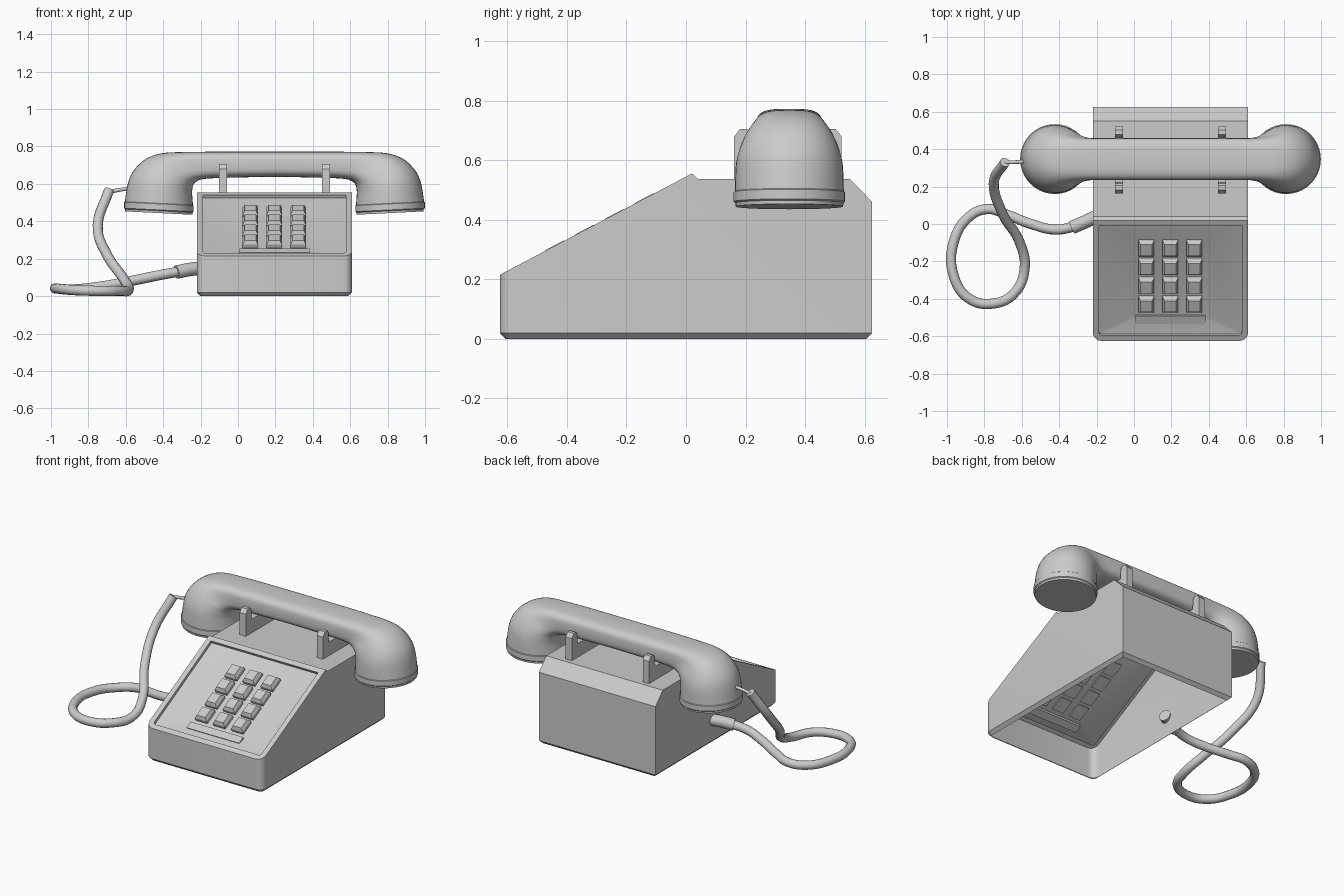
import bpy, bmesh, math
from mathutils import Vector

if "Cube" in bpy.data.objects:
    bpy.data.objects.remove(bpy.data.objects["Cube"])

CX = 0.195          # body centre in x
HY = 0.347          # handset centre in y


def finish(name, bm, angle=35):
    bmesh.ops.recalc_face_normals(bm, faces=bm.faces)
    me = bpy.data.meshes.new(name)
    bm.to_mesh(me)
    bm.free()
    ob = bpy.data.objects.new(name, me)
    bpy.context.collection.objects.link(ob)
    bpy.ops.object.select_all(action='DESELECT')
    ob.select_set(True)
    bpy.context.view_layer.objects.active = ob
    bpy.ops.object.shade_smooth_by_angle(angle=math.radians(angle))
    return ob


def loft(bm, rings):
    """Skin a list of closed rings and cap both ends."""
    vs = [[bm.verts.new(p) for p in r] for r in rings]
    n = len(vs[0])
    for a, b in zip(vs, vs[1:]):
        for i in range(n):
            bm.faces.new((a[i], a[(i + 1) % n], b[(i + 1) % n], b[i]))
    bm.faces.new(vs[0][::-1])
    bm.faces.new(vs[-1])


def prism(bm, profile, x0, x1):
    loft(bm, [[(x, y, z) for y, z in profile] for x in (x0, x1)])


def slope(x, y, d):
    """Point on the sloped front at depth d along its normal."""
    return Vector((x, y - 0.466 * d, 0.215 + 0.527 * (y + 0.625) + 0.885 * d))


def slab(bm, x, y, levels):
    """Stacked rectangles (half x, half y, depth) lying on the slope."""
    loft(bm, [[slope(x + i * hx, y + j * hy, d)
               for i, j in ((-1, -1), (1, -1), (1, 1), (-1, 1))]
              for hx, hy, d in levels])


# Body shell: open underneath, rounded front corners, chamfered foot
bm = bmesh.new()
prism(bm, [(-.625, 0), (-.625, .215), (.02, .555), (.04, .537),
           (.55, .537), (.625, .46), (.625, 0)], CX - .415, CX + .415)
front = [e for e in bm.edges if all(v.co.y < -.62 for v in e.verts)
         and abs(e.verts[0].co.x - e.verts[1].co.x) < 1e-4]
bmesh.ops.bevel(bm, geom=front, offset=.045, segments=5, profile=.5, affect='EDGES')
foot = [e for e in bm.edges if all(v.co.z < 1e-4 for v in e.verts)]
bmesh.ops.bevel(bm, geom=foot, offset=.02, segments=1, affect='EDGES')
bmesh.ops.delete(bm, geom=[f for f in bm.faces if all(v.co.z < 1e-4 for v in f.verts)],
                 context='FACES')
# Recessed dial dish in the slope
bm.normal_update()
face = max((f for f in bm.faces if f.calc_center_median().y < 0),
           key=lambda f: f.calc_area() * (abs(f.normal.z) > .5 and abs(f.normal.x) < .1))
bmesh.ops.inset_individual(bm, faces=[face], thickness=.033, use_even_offset=True)
nrm = Vector((0, -.466, .885))
for depth, sx, sy in ((.018, 1, 1), (.024, .52, .74)):
    face = bmesh.ops.extrude_discrete_faces(bm, faces=[face])['faces'][0]
    c = slope(CX, -.3, 0)
    for v in face.verts:
        r = v.co - c
        v.co = c + Vector((r.x * sx, r.y * sy, r.z * sy)) - nrm * depth
finish("body", bm, 30)

# Push buttons
bm = bmesh.new()
for x in (.066, .194, .322):
    for y in (-.14, -.24, -.34, -.44):
        slab(bm, x, y, [(.041, .041, -.044), (.041, .041, -.018), (.03, .03, .002)])
finish("push_buttons", bm, 20)

# Label strip below the buttons
bm = bmesh.new()
slab(bm, CX, -.525, [(.187, .021, -.062), (.187, .021, -.026)])
finish("label_strip", bm)

# Cradle hooks
hook = [(.162, .53), (.162, .68), (.182, .705), (.205, .705), (.217, .69), (.222, .625)]
hook += [(2 * .342 - y, z) for y, z in reversed(hook)]
for side, name in ((-1, "left"), (1, "right")):
    bm = bmesh.new()
    x = CX + side * .275
    prism(bm, hook, x - .022, x + .022)
    finish("cradle_hook_" + name, bm, 20)


# Handset: sections as inner u, inner z, outer u, outer z, half width, squareness
def section(s, n=40):
    a, b = Vector((s[0], s[1])), Vector((s[2], s[3]))
    c, h = (a + b) / 2, (b - a) / 2
    ring = []
    for i in range(n):
        t = 2 * math.pi * i / n
        p, q = (math.copysign(abs(f) ** (2 / s[5]), f) for f in (math.cos(t), math.sin(t)))
        ring.append((CX + c.x + h.x * q, HY + s[4] * p, c.y + h.y * q))
    return ring


def catmull(pts, steps=4):
    ext, out = [pts[0]] + pts + [pts[-1]], []
    for a, b, c, d in zip(ext, ext[1:], ext[2:], ext[3:]):
        for k in range(steps):
            t = k / steps
            out.append([q + .5 * t * (r - p + t * (2 * p - 5 * q + 4 * r - s
                        + t * (3 * (q - r) + s - p))) for p, q, r, s in zip(a, b, c, d)])
    return out + [pts[-1]]


def flip(s):
    return [-s[0], s[1], -s[2], s[3]] + list(s[4:])


half = [(0, .637, 0, .772, .112, 3.6), (.28, .632, .33, .772, .112, 3.6),
        (.385, .625, .49, .77, .113, 3.4), (.42, .61, .60, .764, .127, 2.8),
        (.434, .594, .685, .735, .151, 2.3), (.439, .572, .748, .678, .17, 2.1),
        (.44, .545, .782, .61, .18, 2), (.436, .487, .80, .505, .183, 2)]
bm = bmesh.new()
loft(bm, [section(s) for s in catmull([flip(s) for s in half[:0:-1]] + half)])
finish("handset", bm, 40)

# Ear and mouth caps
cap = [(.436, .487, .80, .505, .182, 2), (.432, .484, .804, .502, .187, 2),
       (.432, .452, .804, .47, .187, 2), (.438, .447, .798, .465, .182, 2),
       (.438, .435, .798, .453, .18, 2)]
for name, f in (("mouth_cap", flip), ("ear_cap", list)):
    bm = bmesh.new()
    loft(bm, [section(f(s)) for s in cap])
    finish(name, bm, 30)


# Cords
def tube(name, pts, radius, radii=None):
    cu = bpy.data.curves.new(name, 'CURVE')
    cu.dimensions = '3D'
    cu.bevel_depth, cu.bevel_resolution, cu.resolution_u = radius, 4, 6
    cu.use_fill_caps = True
    sp = cu.splines.new('BEZIER')
    sp.bezier_points.add(len(pts) - 1)
    for i, (bp, p) in enumerate(zip(sp.bezier_points, pts)):
        bp.co = p
        bp.handle_left_type = bp.handle_right_type = 'AUTO'
        bp.radius = radii[i] if radii else 1
    ob = bpy.data.objects.new(name, cu)
    bpy.context.collection.objects.link(ob)


tube("cord", [(-.69, .33, .565), (-.75, .22, .38), (-.70, .05, .22), (-.61, -.10, .09),
              (-.585, -.24, .032), (-.64, -.37, .028), (-.75, -.425, .028),
              (-.88, -.40, .032), (-.963, -.28, .04), (-.965, -.10, .04),
              (-.88, .04, .036), (-.78, .08, .045), (-.68, .05, .06),
              (-.55, .0, .085), (-.42, -.03, .112), (-.31, -.012, .132)], .027)
tube("cord_grommet", [(-.33, -.018, .128), (-.26, .012, .142), (-.2, .04, .15)], .036)
tube("cord_plug_wire", [(-.69, .33, .557), (-.65, .33, .565), (-.58, .335, .577)], .01)
